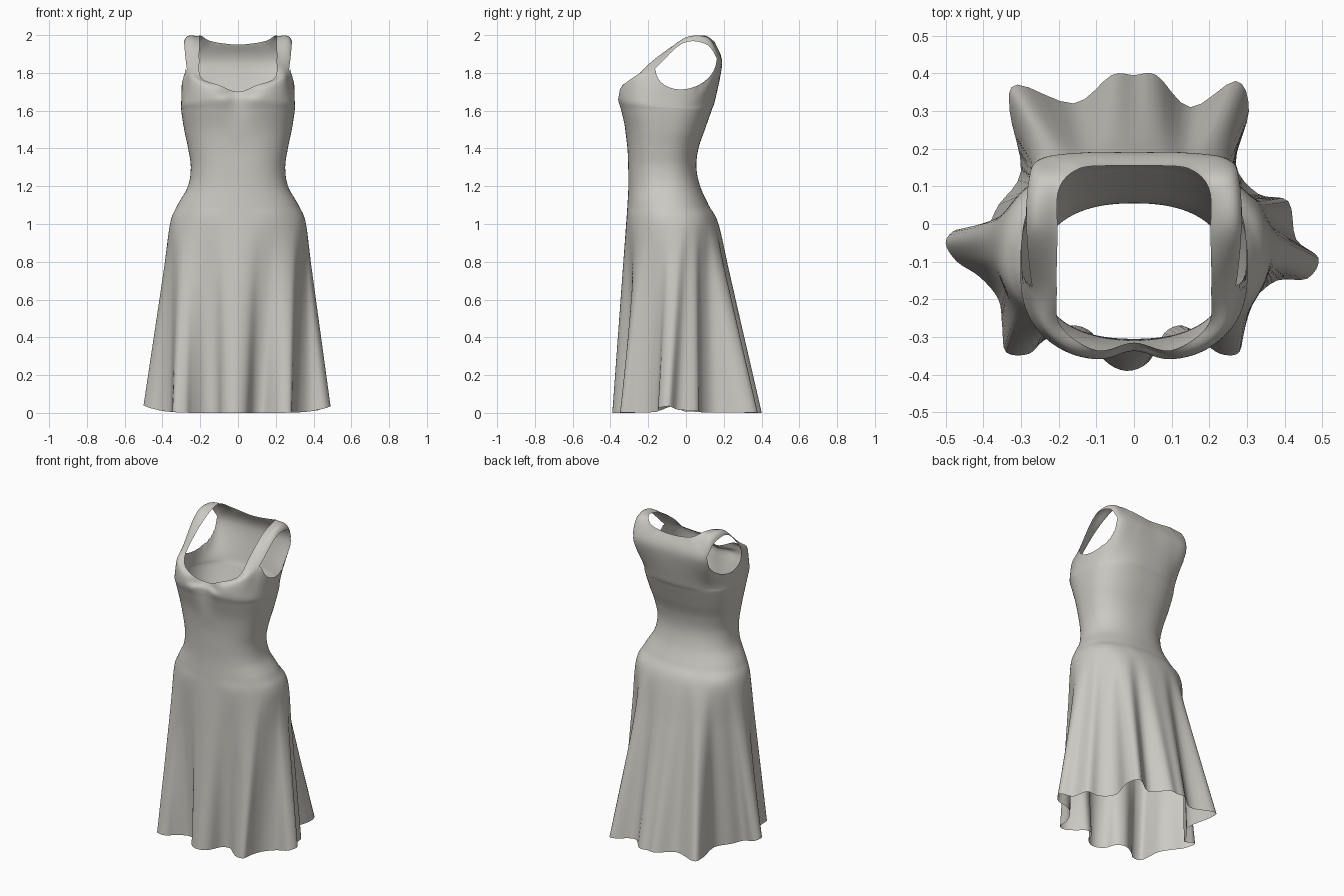
import bpy, bmesh, math
from mathutils import Vector

if "Cube" in bpy.data.objects:
    bpy.data.objects.remove(bpy.data.objects["Cube"])

COLS, STEPS = 160, 10


def spline(p0, p1, p2, p3, t):
    return 0.5 * (2 * p1 + (p2 - p0) * t + (2 * p0 - 5 * p1 + 4 * p2 - p3) * t * t
                  + (3 * p1 - p0 - 3 * p2 + p3) * t ** 3)


def closed_curve(pts):
    """Sample a closed smooth curve once per column."""
    n, out = len(pts), []
    for j in range(COLS):
        f = j / COLS * n
        k = int(f)
        out.append(spline(*[pts[(k + o) % n] for o in (-1, 0, 1, 2)], f - k))
    return out


def mirrored(half):
    """Close a right-half outline (front centre to back centre)."""
    right = [Vector(p) for p in half]
    return closed_curve(right + [Vector((-p.x, p.y, p.z)) for p in right[-2:0:-1]])


def body_ring(z, width, front, back, power, cleavage=0.0):
    """Rounded-square cross-section, column 0 at the front."""
    mid, depth, out = (front + back) / 2, (back - front) / 2, []
    for j in range(COLS):
        a = 2 * math.pi * j / COLS
        s, c = math.sin(a), math.cos(a)
        x = width * math.copysign(abs(s) ** power, s)
        y = mid - depth * math.copysign(abs(c) ** power, c)
        if c > 0:
            y += cleavage * math.exp(-(x / 0.06) ** 2)
        out.append(Vector((x, y, z)))
    return out


# Wavy hem, seen from above, from front centre anticlockwise
hem_xy = [(-.02, -.39), (.04, -.365), (.08, -.29), (.13, -.27), (.18, -.31), (.23, -.345),
          (.28, -.34), (.29, -.27), (.32, -.20), (.38, -.15), (.46, -.145), (.49, -.09),
          (.43, -.04), (.41, .06), (.33, .08), (.27, .16), (.305, .30), (.27, .38),
          (.15, .31), (.06, .395), (0, .395), (-.06, .395), (-.16, .32), (-.31, .37),
          (-.33, .30), (-.30, .14), (-.36, .05), (-.40, -.02), (-.47, -.015), (-.50, -.05),
          (-.47, -.10), (-.41, -.14), (-.36, -.20), (-.35, -.27), (-.34, -.34),
          (-.28, -.345), (-.24, -.31), (-.17, -.27), (-.11, -.29), (-.08, -.36)]
hem = closed_curve([Vector((x, y, 0.04 * (abs(x) / 0.5) ** 6)) for x, y in hem_xy])

# Skirt: folds fade from hem to hip
hip = body_ring(1.0, .36, -.317, .172, .9)
rings = [[h.lerp(p, s) for h, p in zip(hem, hip)] for s in (0, .25, .5, .75)] + [hip]

# Waist and bodice
rings += [body_ring(*r) for r in (
    (1.1, .32, -.31, .12, .9), (1.2, .265, -.305, .075, .87), (1.3, .25, -.306, .055, .85),
    (1.4, .264, -.31, .066, .82), (1.5, .285, -.322, .10, .8),
    (1.6, .30, -.348, .135, .77, .015), (1.66, .30, -.366, .155, .75, .03))]

# Shoulder line, then neckline
SHOULDER = len(rings) * STEPS
rings.append(mirrored([(0, -.325, 1.685), (.13, -.35, 1.71), (.235, -.285, 1.765),
                       (.268, -.18, 1.81), (.285, -.02, 1.955), (.28, .11, 1.95),
                       (.25, .172, 1.86), (.13, .19, 1.85), (0, .19, 1.85)]))
rings.append(mirrored([(0, -.315, 1.70), (.10, -.335, 1.735), (.195, -.27, 1.775),
                       (.205, -.17, 1.87), (.203, -.03, 1.965), (.20, .09, 1.998),
                       (.15, .145, 1.97), (.07, .155, 1.955), (0, .155, 1.95)]))


# Armhole: tilted ellipse seen from the side
TILT = math.radians(20)
CENTRE_Y, CENTRE_Z = 0.0, 1.843


def armhole(p):
    y, z = p.y - CENTRE_Y, p.z - CENTRE_Z
    u = y * math.cos(TILT) + z * math.sin(TILT)
    v = z * math.cos(TILT) - y * math.sin(TILT)
    return math.hypot(u / 0.165, v / 0.125)


# Loft all rings into one cloth surface
bm = bmesh.new()
last = len(rings) - 1
grid = []
for i in range(last * STEPS + 1):
    k = min(i // STEPS, last - 1)
    t = i / STEPS - k
    four = [rings[min(max(k + o, 0), last)] for o in (-1, 0, 1, 2)]
    grid.append([bm.verts.new(spline(*[r[j] for r in four], t)) for j in range(COLS)])

for i in range(len(grid) - 1):
    for j in range(COLS):
        n = (j + 1) % COLS
        quad = (grid[i][j], grid[i][n], grid[i + 1][n], grid[i + 1][j])
        mid = sum((v.co for v in quad), Vector()) / 4
        if i < SHOULDER and abs(mid.x) > 0.2 and armhole(mid) < 1:
            continue
        bm.faces.new(quad)

# Pull the armhole edge onto a clean ellipse
for row in grid[10 * STEPS:SHOULDER]:
    for v in row:
        if v.link_faces and v.is_boundary:
            r = armhole(v.co)
            v.co.y = CENTRE_Y + (v.co.y - CENTRE_Y) / r
            v.co.z = CENTRE_Z + (v.co.z - CENTRE_Z) / r
bmesh.ops.delete(bm, geom=[v for v in bm.verts if not v.link_faces], context='VERTS')
for f in bm.faces:
    f.smooth = True

mesh = bpy.data.meshes.new("dress")
bm.to_mesh(mesh)
bm.free()
cloth = bpy.data.materials.new("warm grey cloth")
cloth.diffuse_color = (0.60, 0.585, 0.54, 1)
cloth.use_nodes = True
cloth.node_tree.nodes["Principled BSDF"].inputs["Base Color"].default_value = cloth.diffuse_color
mesh.materials.append(cloth)
bpy.context.collection.objects.link(bpy.data.objects.new("dress", mesh))
